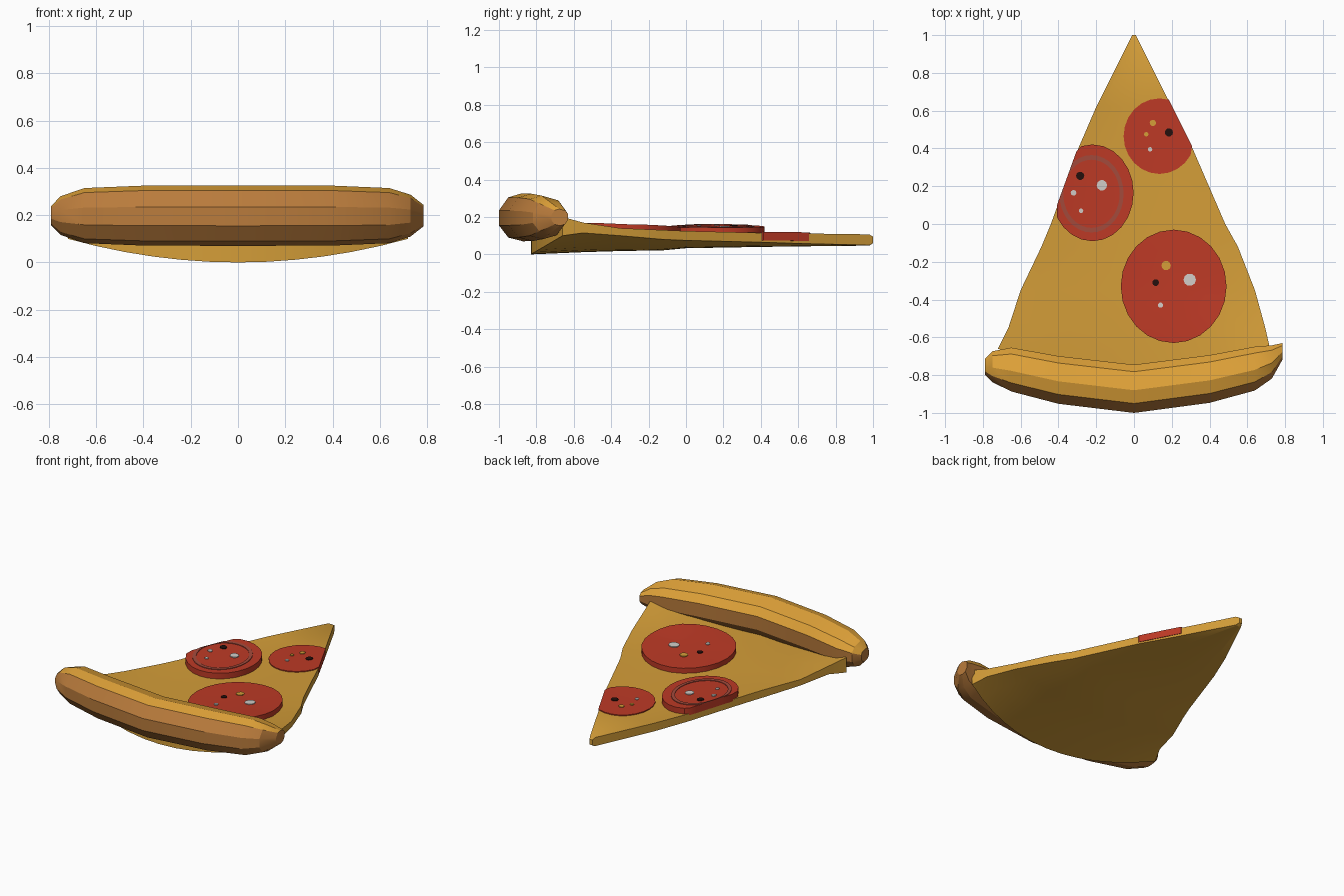
import bpy, bmesh, math

start_cube = bpy.data.objects.get("Cube")
if start_cube:
    bpy.data.objects.remove(start_cube, do_unlink=True)


def make_material(name, rgb):
    mat = bpy.data.materials.new(name)
    mat.use_nodes = True
    mat.diffuse_color = (*rgb, 1)
    mat.node_tree.nodes["Principled BSDF"].inputs["Base Color"].default_value = (*rgb, 1)
    return mat


cheese = make_material("cheese yellow", (.66, .34, .04))
golden = make_material("golden crust", (.74, .36, .04))
brown = make_material("baked brown", (.49, .2, .045))
red = make_material("sausage red", (.51, .042, .019))
pale_red = make_material("pale red", (.37, .07, .045))
black = make_material("pepper black", (.017, .005, .004))
white = make_material("fat white", (.64, .61, .58))


def finish(name, bm, materials, angle):
    """Turn a bmesh into a named object with angle-limited smooth shading."""
    bmesh.ops.recalc_face_normals(bm, faces=bm.faces)
    mesh = bpy.data.meshes.new(name)
    bm.to_mesh(mesh)
    bm.free()
    obj = bpy.data.objects.new(name, mesh)
    bpy.context.collection.objects.link(obj)
    for mat in materials:
        mesh.materials.append(mat)
    bpy.ops.object.select_all(action="DESELECT")
    obj.select_set(True)
    bpy.context.view_layer.objects.active = obj
    bpy.ops.object.shade_smooth_by_angle(angle=math.radians(angle))
    return obj


def bridge(bm, ring_a, ring_b):
    """Join two closed rings of equal length with quads."""
    count = len(ring_a)
    faces = []
    for i in range(count):
        j = (i + 1) % count
        faces.append(bm.faces.new((ring_a[i], ring_a[j], ring_b[j], ring_b[i])))
    return faces


# Slice stations from tip to crust:
# y, left x, right x, bottom centre, bottom edge, top centre, top edge, bow
STATIONS = [
    (1, -.01, .01, .06, .06, .095, .095, 0),
    (.98, -.02, .02, .047, .05, .105, .107, 0),
    (.62, -.2, .2, .043, .058, .103, .112, 0),
    (.4, -.295, .31, .04, .065, .104, .115, 0),
    (0, -.44, .483, .033, .075, .106, .125, 0),
    (-.12, -.49, .55, .022, .08, .108, .13, 0),
    (-.35, -.6, .64, .018, .1, .11, .14, 0),
    (-.55, -.665, .695, .012, .115, .115, .17, 0),
    (-.83, -.72, .72, 0, .1, .11, .2, .17),
]


def station_at(y):
    """Interpolate the slice stations at a given depth."""
    for a, b in zip(STATIONS, STATIONS[1:]):
        if y >= b[0]:
            t = (a[0] - y) / (a[0] - b[0])
            return [p + (q - p) * t for p, q in zip(a, b)]
    return STATIONS[-1]


def top_point(x, y, lift):
    """Point above the sagging slice top, kept inside the slice edges."""
    _, left, right, _, _, centre, edge, _ = station_at(y)
    margin = .004
    x = min(max(x, left - margin), right + margin)
    u = x / right if x > 0 else x / left
    return (x, y, centre + (edge - centre) * u * u + lift)


# Sagging wedge of the slice
def build_slice():
    bm = bmesh.new()
    columns = 12
    loops = []
    for y, left, right, bot_c, bot_e, top_c, top_e, bow in STATIONS:
        upper, lower = [], []
        for i in range(columns + 1):
            u = 2 * i / columns - 1
            x = right * u if u > 0 else -left * u
            depth = y + bow * u * u
            upper.append(bm.verts.new((x, depth, top_c + (top_e - top_c) * u * u)))
            lower.append(bm.verts.new((x, depth, bot_c + (bot_e - bot_c) * u * u)))
        loops.append(upper + lower[::-1])
    for a, b in zip(loops, loops[1:]):
        bridge(bm, a, b)
    for loop in (loops[0], loops[-1]):
        for i in range(columns):
            bm.faces.new((loop[i], loop[i + 1], loop[-2 - i], loop[-1 - i]))
    finish("cheese_slice", bm, [cheese], 30)


# Rolled crust swept along a shallow arc
def build_crust():
    section = [(.127, .05), (.09, .1), (-.008, .128), (-.078, .107), (-.128, .037),
               (-.128, -.043), (-.078, -.108), (0, -.128), (.08, -.105), (.125, -.04)]
    path = [(-.79, -.755, .32), (-.75, -.755, .64), (-.65, -.77, .91), (-.4, -.825, .99),
            (0, -.872, 1), (.4, -.82, .99), (.64, -.765, .91), (.73, -.73, .69),
            (.785, -.675, .35)]
    bm = bmesh.new()
    rings = [[bm.verts.new((x, y + dy * s, .198 + dz * s)) for dy, dz in section]
             for x, y, s in path]
    for a, b in zip(rings, rings[1:]):
        for i, face in enumerate(bridge(bm, a, b)):
            face.material_index = 0 if i < 3 else 1
    for ring in (rings[0], rings[-1]):
        bm.faces.new(ring).material_index = 1
    finish("crust", bm, [golden, brown], 25)


def draped_disc(name, mat, centre, radii, low, high, sides=24, hole=0):
    """Disc or flat ring that follows the slice top between two lifts."""
    bm = bmesh.new()

    def ring(scale, lift):
        verts = []
        for i in range(sides):
            a = math.tau * i / sides
            x = centre[0] + radii[0] * scale * math.cos(a)
            y = centre[1] + radii[1] * scale * math.sin(a)
            verts.append(bm.verts.new(top_point(x, y, lift)))
        return verts

    base, rim = ring(1, low), ring(1, high)
    bridge(bm, base, rim)
    if hole:
        inner_top, inner_base = ring(hole, high), ring(hole, low)
        bridge(bm, rim, inner_top)
        bridge(bm, inner_top, inner_base)
        bridge(bm, inner_base, base)
    else:
        previous = rim
        for scale in (.7, .35):
            inner = ring(scale, high)
            bridge(bm, previous, inner)
            previous = inner
        bm.faces.new(previous)
        bm.faces.new(base)
    finish(name, bm, [mat], 30)


def topping(name, centre, radii, low, high, specks):
    """Sausage round with small coloured specks on top."""
    draped_disc(name, red, centre, radii, low, high)
    for i, (mat, x, y, r) in enumerate(specks):
        draped_disc(f"{name}_speck_{i + 1}", mat, (x, y), (r, r),
                    high - .002, high + .005, sides=10)


build_slice()
build_crust()

# Sausage rounds
topping("large_sausage", (.21, -.33), (.28, .3), -.01, .034, [
    (cheese, .17, -.22, .025), (white, .295, -.295, .033),
    (black, .115, -.31, .018), (white, .14, -.43, .014)])
topping("ringed_sausage", (-.22, .165), (.218, .256), -.01, .038, [
    (black, -.285, .255, .022), (white, -.17, .205, .028),
    (white, -.32, .165, .015), (white, -.28, .07, .012)])
topping("tip_sausage", (.135, .465), (.19, .2), -.04, .006, [
    (cheese, .1, .535, .017), (cheese, .065, .475, .012),
    (black, .185, .485, .022), (white, .085, .395, .012)])

# Pale ring on the left round
draped_disc("sausage_ring", pale_red, (-.225, .16), (.17, .205), .036, .042, sides=32, hole=.88)
